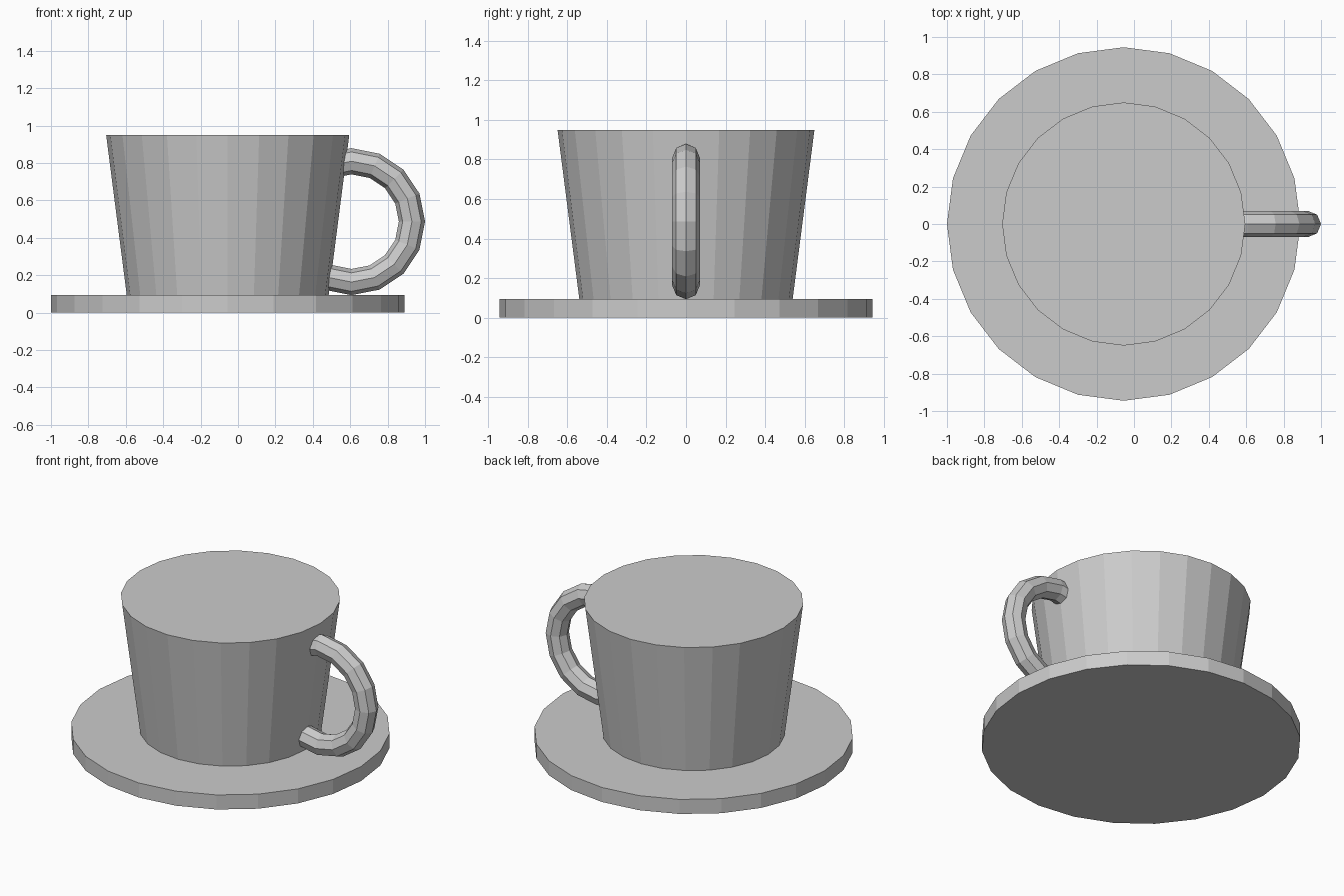
import bpy
from math import radians

if "Cube" in bpy.data.objects:
    bpy.data.objects.remove(bpy.data.objects["Cube"])

CX = -0.055  # shared axis of saucer and cup


def tapered_disc(name, r_bottom, r_top, z0, z1, sides=24):
    bpy.ops.mesh.primitive_cone_add(vertices=sides, radius1=r_bottom, radius2=r_top,
                                    depth=z1 - z0, location=(CX, 0, (z0 + z1) / 2))
    bpy.context.object.name = name


# Flat saucer and tapered, closed cup body
tapered_disc("saucer", 0.945, 0.945, 0.0, 0.095)
tapered_disc("cup_body", 0.54, 0.65, 0.095, 0.95)

# Ring handle, inner half buried in the cup
bpy.ops.mesh.primitive_torus_add(major_segments=16, minor_segments=8,
                                 major_radius=0.323, minor_radius=0.07,
                                 location=(0.607, 0, 0.486),
                                 rotation=(radians(90), 0, 0))
bpy.context.object.name = "handle"
